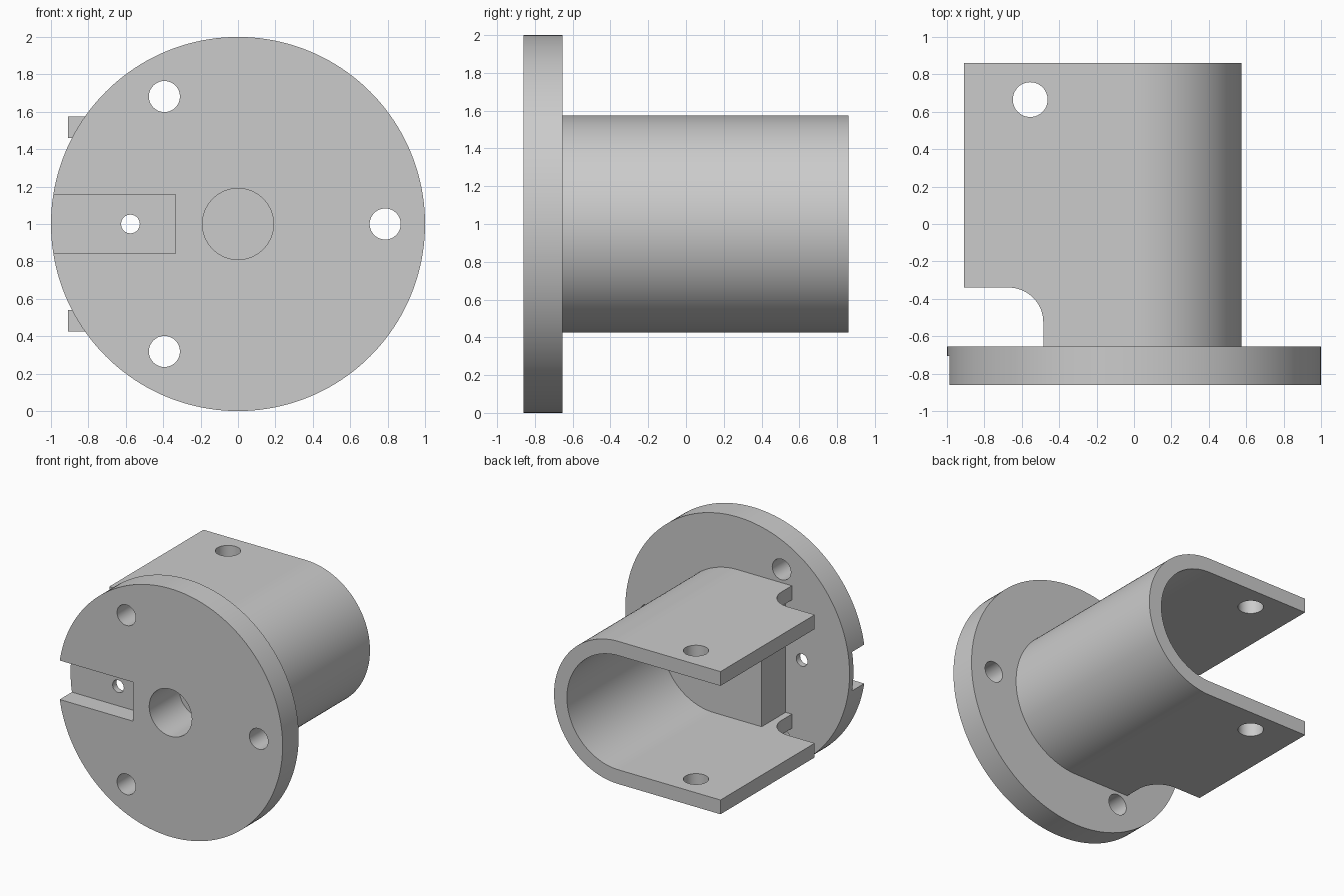
import bpy, bmesh
from math import cos, sin, pi, radians
from mathutils import Vector

cube = bpy.data.objects.get("Cube")
if cube:
    bpy.data.objects.remove(cube, do_unlink=True)

MID = 1.0          # height of the main axis
FLANGE_FRONT, FLANGE_BACK, SLEEVE_BACK = -0.86, -0.655, 0.86

grey = bpy.data.materials.new("light_grey")
grey.use_nodes = True
grey.diffuse_color = (0.6, 0.6, 0.6, 1)
grey.node_tree.nodes["Principled BSDF"].inputs["Base Color"].default_value = (0.6, 0.6, 0.6, 1)


def arc(cx, cy, r, start, end, steps):
    """Points along an arc, angles in degrees."""
    angles = [radians(start + (end - start) * i / steps) for i in range(steps + 1)]
    return [(cx + r * cos(a), cy + r * sin(a)) for a in angles]


def circle(cx, cy, r, steps=64):
    return arc(cx, cy, r, 0, 360, steps)[:-1]


def rect(x0, y0, x1, y1):
    return [(x0, y0), (x1, y0), (x1, y1), (x0, y1)]


def prism(name, points, start, end, axis="Y"):
    """Extrude an outline along Y (outline in x, z) or Z (outline in x, y)."""
    bm = bmesh.new()
    place = (lambda p: (p[0], start, p[1])) if axis == "Y" else (lambda p: (p[0], p[1], start))
    face = bm.faces.new([bm.verts.new(place(p)) for p in points])
    step = Vector((0, end - start, 0)) if axis == "Y" else Vector((0, 0, end - start))
    new = bmesh.ops.extrude_face_region(bm, geom=[face])["geom"]
    bmesh.ops.translate(bm, vec=step, verts=[v for v in new if isinstance(v, bmesh.types.BMVert)])
    bmesh.ops.recalc_face_normals(bm, faces=bm.faces)
    mesh = bpy.data.meshes.new(name)
    bm.to_mesh(mesh)
    bm.free()
    mesh.materials.append(grey)
    obj = bpy.data.objects.new(name, mesh)
    bpy.context.collection.objects.link(obj)
    return obj


def combine(target, other, operation):
    """Apply a boolean and remove the helper."""
    mod = target.modifiers.new(operation.lower(), "BOOLEAN")
    mod.operation, mod.solver, mod.object = operation, "EXACT", other
    bpy.context.view_layer.objects.active = target
    bpy.ops.object.modifier_apply(modifier=mod.name)
    bpy.data.objects.remove(other, do_unlink=True)


def u_outline(r, left):
    """Half round on the right with straight sides reaching left."""
    return [(left, MID - r)] + arc(0, MID, r, -90, 90, 64) + [(left, MID + r)]


# Sleeve: open U-shaped shell
sleeve = prism("sleeve", u_outline(0.575, -0.91), FLANGE_BACK - 0.1, SLEEVE_BACK)
combine(sleeve, prism("bore", u_outline(0.46, -1.2), -1, 1), "DIFFERENCE")

# Rounded notches beside the flange, and cross holes in both plates
notch = [(-1.2, -0.9), (-0.485, -0.9)] + arc(-0.67, -0.525, 0.185, 0, 90, 20) + [(-1.2, -0.34)]
combine(sleeve, prism("notch", notch, 0, 2, "Z"), "DIFFERENCE")
combine(sleeve, prism("cross_hole", circle(-0.555, 0.665, 0.093), 0, 2, "Z"), "DIFFERENCE")

# Flange disc joined to the sleeve and the plug filling its front end
bracket = prism("flanged_sleeve", circle(0, MID, 1, 160), FLANGE_FRONT, FLANGE_BACK)
combine(bracket, sleeve, "UNION")
combine(bracket, prism("plug", u_outline(0.5, -0.43), FLANGE_BACK - 0.08, -0.35), "UNION")

# Slot, blind centre hole, small pin hole and three bolt holes
combine(bracket, prism("slot", rect(-1.2, MID - 0.157, -0.335, MID + 0.157), -1, -0.705), "DIFFERENCE")
combine(bracket, prism("centre_hole", circle(0, MID, 0.19), -1, -0.48), "DIFFERENCE")
combine(bracket, prism("pin_hole", circle(-0.575, MID, 0.05, 32), -1, -0.5), "DIFFERENCE")
for i in range(3):
    a = 2 * pi * i / 3
    hole = circle(0.787 * cos(a), MID + 0.787 * sin(a), 0.083)
    combine(bracket, prism("bolt_hole", hole, -1, -0.5), "DIFFERENCE")

# Smooth curved walls, keep rims sharp
bpy.ops.object.select_all(action="DESELECT")
bracket.select_set(True)
bpy.context.view_layer.objects.active = bracket
bpy.ops.object.shade_smooth_by_angle(angle=radians(30))
